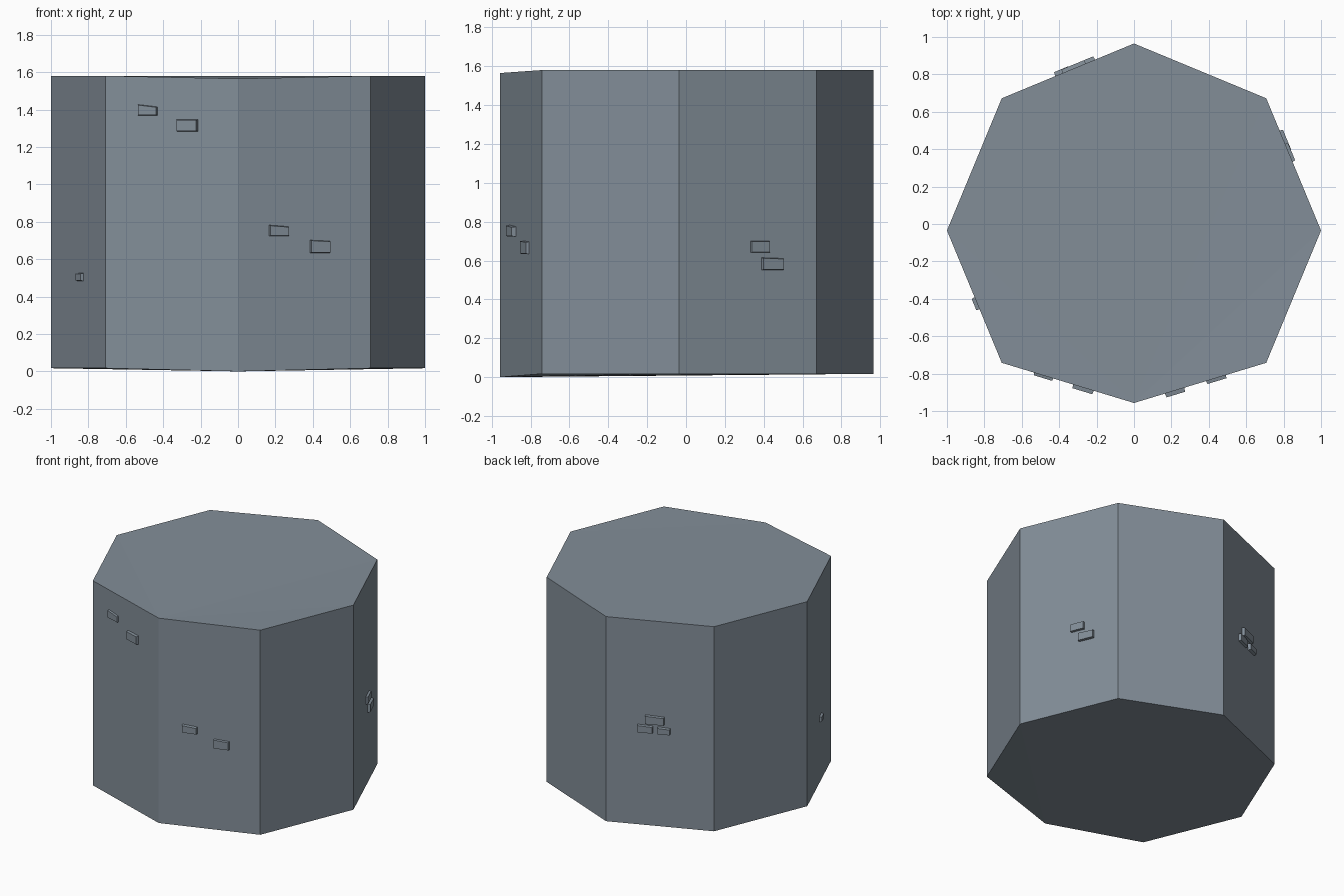
import bpy, bmesh, math
from mathutils import Vector

if "Cube" in bpy.data.objects:
    bpy.data.objects.remove(bpy.data.objects["Cube"])

stone = bpy.data.materials.new("blue_grey_stone")
stone.diffuse_color = (0.225, 0.27, 0.315, 1)
stone.use_nodes = True
stone.node_tree.nodes["Principled BSDF"].inputs["Base Color"].default_value = stone.diffuse_color


def add_object(name, bm):
    bmesh.ops.recalc_face_normals(bm, faces=bm.faces[:])
    mesh = bpy.data.meshes.new(name)
    bm.to_mesh(mesh)
    bm.free()
    mesh.materials.append(stone)
    obj = bpy.data.objects.new(name, mesh)
    bpy.context.collection.objects.link(obj)
    return obj


# Tower body: an eight sided drum whose front corner is pulled in and slightly down
corners = []
for i in range(8):
    a = math.radians(-90 + 45 * i)
    corners.append(Vector((math.cos(a), math.sin(a) - 0.035, 0)))
corners[0].y = -0.957

bm = bmesh.new()
low = [bm.verts.new((c.x, c.y, 0.0 if i == 0 else 0.017)) for i, c in enumerate(corners)]
high = [bm.verts.new((c.x, c.y, 1.565 if i == 0 else 1.58)) for i, c in enumerate(corners)]
for i in range(8):
    j = (i + 1) % 8
    bm.faces.new((low[i], low[j], high[j], high[i]))
# Caps fan out from the low front corner
for ring in (low, high):
    for i in range(1, 7):
        bm.faces.new((ring[0], ring[i], ring[i + 1]))
add_object("tower_body", bm)


# Raised wall brick: side number, start and end fraction along it, z range, depth, outer droop
def brick(name, side, f0, f1, z0, z1, depth, droop):
    a, b = corners[side], corners[(side + 1) % 8]
    along = b - a
    out = Vector((along.y, -along.x, 0)).normalized()
    bm = bmesh.new()
    rings = []
    for d, inset in ((-0.02, 0.0), (depth, 0.006)):
        step = inset / along.length
        ring = []
        for f, z in ((f0 + step, z0 + inset), (f1 - step, z0 + inset),
                     (f1 - step, z1 - inset - droop), (f0 + step, z1 - inset)):
            p = a + along * f + out * d
            ring.append(bm.verts.new((p.x, p.y, z)))
        rings.append(ring)
    inner, outer = rings
    bm.faces.new(inner)
    bm.faces.new(outer)
    for i in range(4):
        j = (i + 1) % 4
        bm.faces.new((inner[i], inner[j], outer[j], outer[i]))
    add_object(name, bm)


bricks = [
    ("front_right_brick_upper", 0, 0.23, 0.385, 0.72, 0.785, 0.022, 0.008),
    ("front_right_brick_lower", 0, 0.54, 0.70, 0.63, 0.705, 0.017, 0.005),
    ("right_brick_upper", 2, 0.515, 0.66, 0.637, 0.703, 0.016, 0.0),
    ("right_brick_lower", 2, 0.595, 0.76, 0.548, 0.618, 0.018, 0.004),
    ("back_brick_top", 4, 0.36, 0.545, 0.79, 0.862, 0.02, 0.006),
    ("back_brick_left", 4, 0.29, 0.44, 0.722, 0.785, 0.02, 0.004),
    ("back_brick_right", 4, 0.475, 0.60, 0.722, 0.778, 0.022, 0.004),
    ("left_brick", 6, 0.50, 0.60, 0.48, 0.528, 0.018, 0.0),
    ("front_left_brick_upper", 7, 0.24, 0.395, 1.365, 1.43, 0.014, 0.012),
    ("front_left_brick_lower", 7, 0.535, 0.70, 1.28, 1.35, 0.02, 0.0),
]
for args in bricks:
    brick(*args)
